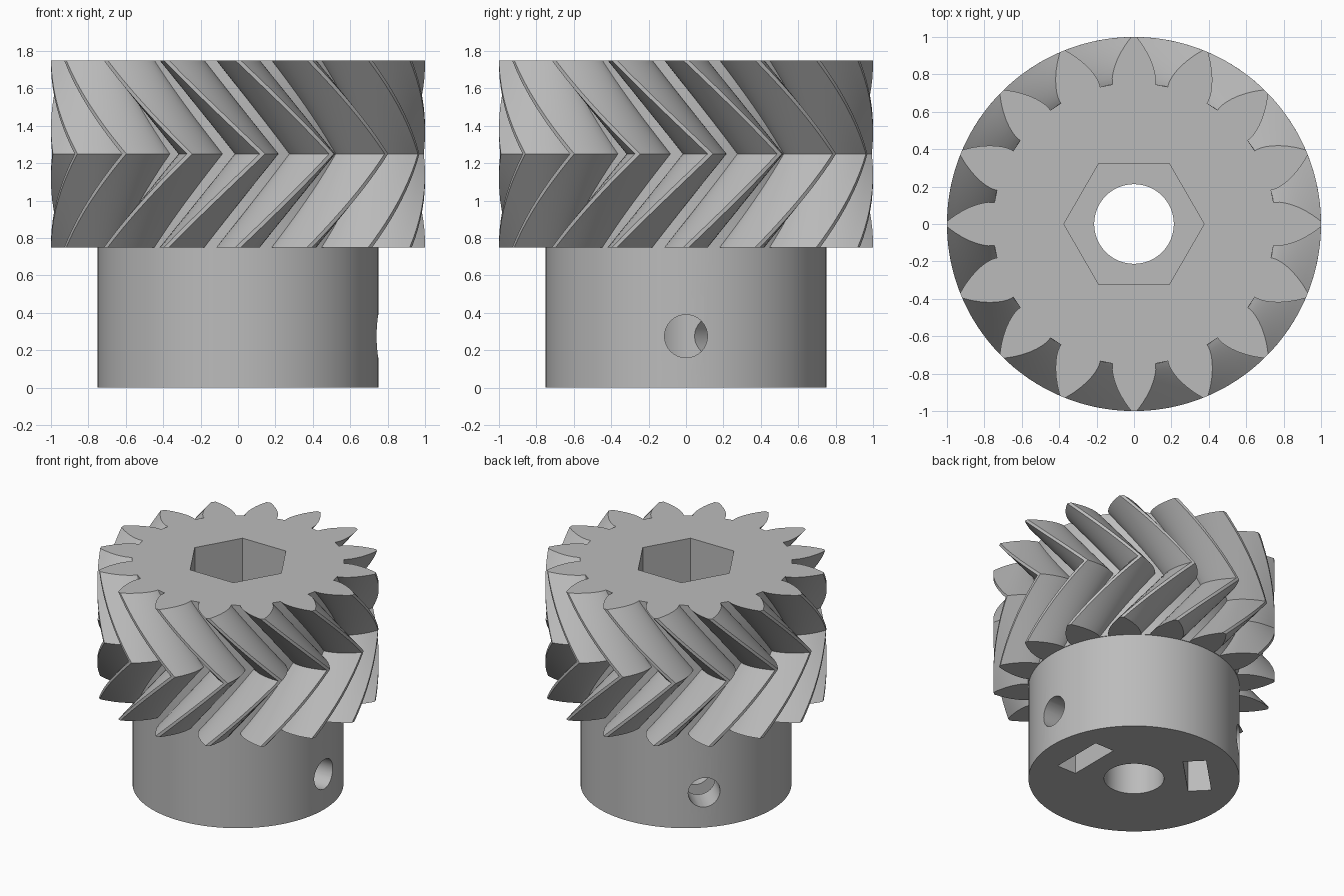
import bpy, bmesh
from math import sin, cos, tan, atan, sqrt, pi, radians
from mathutils import Matrix

cube = bpy.data.objects.get("Cube")
if cube:
    bpy.data.objects.remove(cube, do_unlink=True)

TEETH, TIP_R, BASE_R, ROOT_R = 16, 1.0, 0.77, 0.755
HUB_TOP, GEAR_TOP, TWIST, SLICES = 0.75, 1.75, radians(30), 10

grey = bpy.data.materials.new("plain grey")
grey.use_nodes = True
colour = (0.5, 0.5, 0.5, 1)
grey.diffuse_color = colour
grey.node_tree.nodes["Principled BSDF"].inputs["Base Color"].default_value = colour


def add_object(name, bm):
    bmesh.ops.recalc_face_normals(bm, faces=bm.faces)
    mesh = bpy.data.meshes.new(name)
    bm.to_mesh(mesh)
    bm.free()
    mesh.materials.append(grey)
    obj = bpy.data.objects.new(name, mesh)
    bpy.context.collection.objects.link(obj)
    return obj


def prism(name, radius, z0, z1, sides=64, matrix=Matrix()):
    """Upright prism from z0 to z1, then moved by matrix."""
    bm = bmesh.new()
    # first vertex lies on +x
    ring = [(radius * cos(2 * pi * i / sides), radius * sin(2 * pi * i / sides)) for i in range(sides)]
    loft(bm, [[(x, y, z) for x, y in ring] for z in (z0, z1)])
    bmesh.ops.transform(bm, matrix=matrix, verts=bm.verts)
    return add_object(name, bm)


def loft(bm, rings):
    """Closed solid through equal rings of points."""
    rows = [[bm.verts.new(p) for p in ring] for ring in rings]
    n = len(rows[0])
    for low, high in zip(rows, rows[1:]):
        for i in range(n):
            j = (i + 1) % n
            bm.faces.new((low[i], low[j], high[j], high[i]))
    bm.faces.new(rows[0][::-1])
    bm.faces.new(rows[-1])


def cut(obj, cutters):
    bpy.context.view_layer.objects.active = obj
    for cutter in cutters:
        cutter.hide_render = True
        mod = obj.modifiers.new("cut", "BOOLEAN")
        mod.operation, mod.solver, mod.object = "DIFFERENCE", "EXACT", cutter
        bpy.ops.object.modifier_apply(modifier=mod.name)
        bpy.data.objects.remove(cutter, do_unlink=True)


def smooth(obj):
    bpy.ops.object.select_all(action="DESELECT")
    obj.select_set(True)
    bpy.context.view_layer.objects.active = obj
    bpy.ops.object.shade_smooth_by_angle(angle=radians(25))


# Involute tooth flank as (radius, half angle), from root to tip
def involute(r):
    t = sqrt(max((r / BASE_R) ** 2 - 1, 0))
    return t - atan(t)


half = radians(0.85) + involute(TIP_R)
flank = [(ROOT_R, half)]
for k in range(8):
    r = BASE_R + (TIP_R - BASE_R) * (k / 7) ** 1.3
    flank.append((r, half - involute(r)))
tooth = [(r, -a) for r, a in flank] + [(r, a) for r, a in reversed(flank)]
outline = [(r, a + 2 * pi * t / TEETH) for t in range(TEETH) for r, a in tooth]

# Herringbone gear: the twist grows to mid height, then unwinds
bm = bmesh.new()
rings = []
for s in range(2 * SLICES + 1):
    z = HUB_TOP + (GEAR_TOP - HUB_TOP) * s / (2 * SLICES)
    turn = TWIST * (1 - abs(s - SLICES) / SLICES)
    rings.append([(r * cos(a + turn), r * sin(a + turn), z) for r, a in outline])
loft(bm, rings)
gear = add_object("herringbone_gear", bm)
cut(gear, [prism("bore_cutter", 0.213, 0.5, 2),
           prism("hex_pocket_cutter", 0.375, 1.25 + 0.003, 2, 6)])

# Hub with bore, two set screw holes and two nut slots open at the bottom
hub = prism("hub", 0.75, 0, HUB_TOP, 96)
cutters = [prism("bore_cutter", 0.213, -0.5, 1)]
for angle in (0, 135):
    spin = Matrix.Rotation(radians(angle), 4, "Z")
    lay = Matrix.Translation((0, 0, 0.275)) @ Matrix.Rotation(pi / 2, 4, "Y")
    cutters.append(prism("screw_hole_cutter", 0.115, 0.05, 1, 32, spin @ lay))
    bm = bmesh.new()
    place = Matrix.Translation((0.45, 0, 0.2)) @ Matrix.Diagonal((0.165, 0.42, 0.6, 1))
    bmesh.ops.create_cube(bm, size=1, matrix=spin @ place)
    cutters.append(add_object("nut_slot_cutter", bm))
cut(hub, cutters)

for part in (gear, hub):
    smooth(part)
